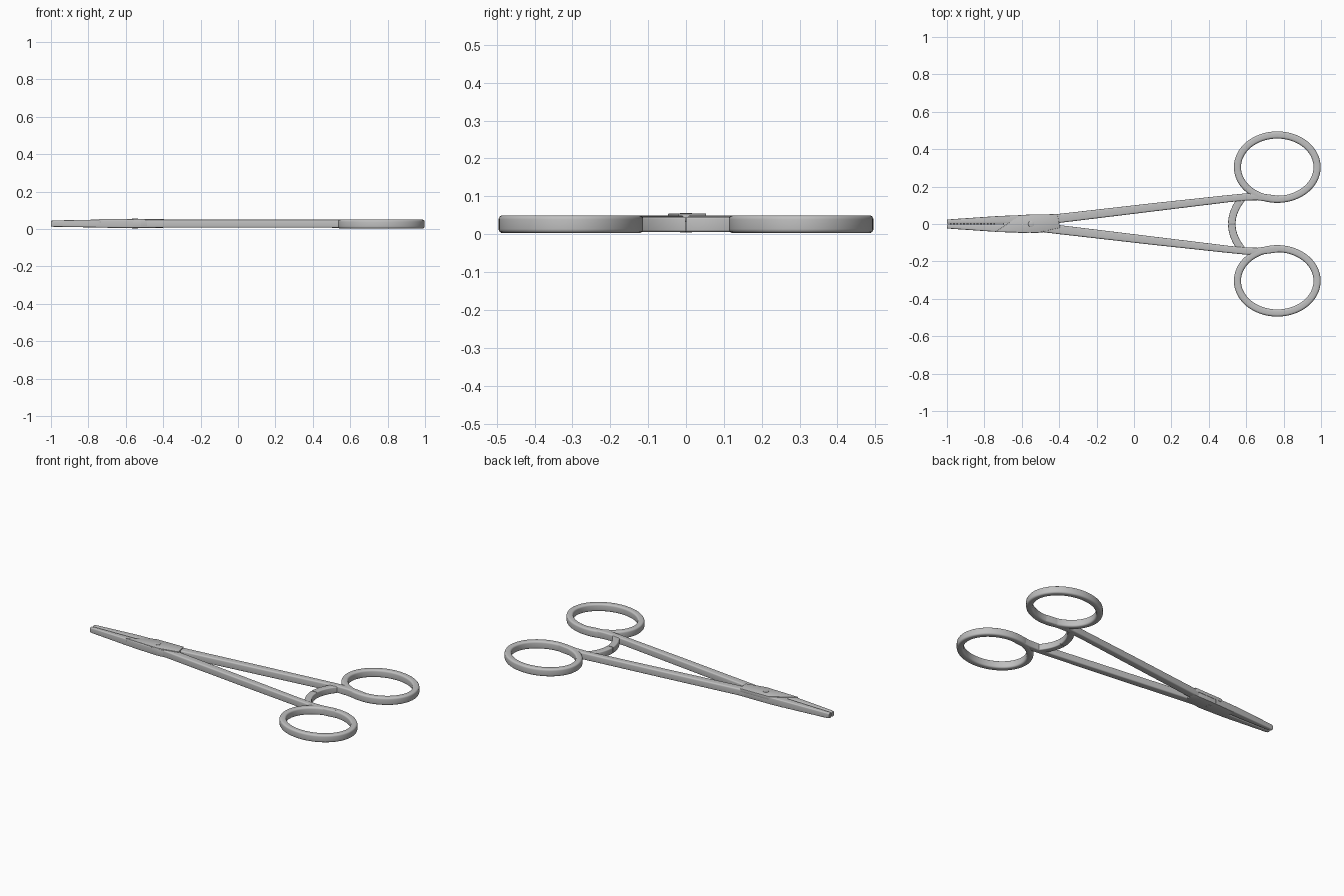
import bpy, bmesh, math
from mathutils import Vector

cube = bpy.data.objects.get("Cube")
if cube:
    bpy.data.objects.remove(cube, do_unlink=True)

steel = bpy.data.materials.new("brushed steel")
steel.use_nodes = True
colour = (0.52, 0.52, 0.52, 1)
steel.diffuse_color = colour
steel.node_tree.nodes["Principled BSDF"].inputs["Base Color"].default_value = colour


def finish(name, bm, angle=35):
    bmesh.ops.recalc_face_normals(bm, faces=bm.faces)
    mesh = bpy.data.meshes.new(name)
    bm.to_mesh(mesh)
    bm.free()
    mesh.materials.append(steel)
    ob = bpy.data.objects.new(name, mesh)
    bpy.context.collection.objects.link(ob)
    bpy.ops.object.select_all(action='DESELECT')
    ob.select_set(True)
    bpy.context.view_layer.objects.active = ob
    bpy.ops.object.shade_smooth_by_angle(angle=math.radians(angle))
    return ob


def section(half, z0, z1, r, steps=4):
    """Rounded rectangle as (offset, height) pairs."""
    r = min(r, half * 0.95, (z1 - z0) * 0.48)
    pts = []
    for k, (cx, cz) in enumerate([(half - r, z1 - r), (r - half, z1 - r),
                                  (r - half, z0 + r), (half - r, z0 + r)]):
        for i in range(steps + 1):
            a = math.pi / 2 * (k + i / steps)
            pts.append((cx + r * math.cos(a), cz + r * math.sin(a)))
    return pts


def sweep(name, stations, r, closed=False):
    """Bar along stations of (x, y, half width, bottom, top)."""
    bm = bmesh.new()
    n = len(stations)
    rings = []
    for i, (x, y, half, z0, z1) in enumerate(stations):
        a = stations[(i - 1) % n if closed else max(i - 1, 0)]
        b = stations[(i + 1) % n if closed else min(i + 1, n - 1)]
        t = Vector((b[0] - a[0], b[1] - a[1])).normalized()
        rings.append([bm.verts.new((x - t.y * o, y + t.x * o, z))
                      for o, z in section(half, z0, z1, r)])
    m = len(rings[0])
    for i in range(n if closed else n - 1):
        p, q = rings[i], rings[(i + 1) % n]
        for j in range(m):
            k = (j + 1) % m
            bm.faces.new((p[j], p[k], q[k], q[j]))
    if not closed:
        bm.faces.new(rings[0])
        bm.faces.new(rings[-1])
    return finish(name, bm)


def plate(name, outline, z0, z1, bevel):
    """Flat outline raised to a slab with softened edges."""
    bm = bmesh.new()
    face = bm.faces.new([bm.verts.new((x, y, z0)) for x, y in outline])
    top = bmesh.ops.extrude_face_region(bm, geom=[face])
    bmesh.ops.translate(bm, vec=(0, 0, z1 - z0),
                        verts=[g for g in top["geom"] if isinstance(g, bmesh.types.BMVert)])
    bmesh.ops.bevel(bm, geom=bm.edges[:], offset=bevel, segments=2,
                    affect='EDGES', profile=0.5)
    return finish(name, bm)


for side, s in (("left", 1), ("right", -1)):
    # Oval finger ring
    loop = []
    for i in range(72):
        a = math.tau * i / 72
        loop.append((0.766 + 0.213 * math.cos(a), s * (0.304 + 0.172 * math.sin(a)),
                     0.019, 0.003, 0.05))
    sweep(side + "_finger_ring", loop, 0.011, True)

    # Long shank, bending into the ring
    sweep(side + "_shank", [(-0.50, s * 0.018, 0.024, 0.007, 0.050),
                            (-0.40, s * 0.030, 0.024, 0.007, 0.050),
                            (0.10, s * 0.089, 0.022, 0.007, 0.050),
                            (0.50, s * 0.135, 0.019, 0.007, 0.050),
                            (0.60, s * 0.145, 0.019, 0.006, 0.050),
                            (0.66, s * 0.146, 0.019, 0.005, 0.050),
                            (0.72, s * 0.139, 0.019, 0.004, 0.050),
                            (0.77, s * 0.133, 0.018, 0.004, 0.050)], 0.008)

    # Curved half of the ratchet bridge
    arc = []
    for i in range(13):
        y = 0.002 + 0.136 * i / 12
        arc.append((0.523 + 0.055 * (y / 0.138) ** 2, s * y, 0.020, 0.006, 0.046))
    sweep(side + "_ratchet_arm", arc, 0.006)

    # Tapered jaw
    sweep(side + "_jaw", [(-1.0, s * 0.0125, 0.0105, 0.014, 0.044),
                          (-0.985, s * 0.0133, 0.0117, 0.012, 0.046),
                          (-0.72, s * 0.0225, 0.0205, 0.008, 0.051),
                          (-0.56, s * 0.025, 0.024, 0.007, 0.051)], 0.006)

# Gripping teeth between the jaws
for i in range(14):
    x = -0.985 + i * 0.018
    plate("jaw_tooth", [(x, -0.003), (x + 0.009, -0.003), (x + 0.009, 0.003), (x, 0.003)],
          0.016, 0.042, 0.0008)

# Box joint body and its slanted cover
plate("joint_body", [(-0.70, -0.041), (-0.52, -0.048), (-0.40, -0.034), (-0.40, 0.05),
                     (-0.52, 0.049), (-0.62, 0.046), (-0.70, 0.041)], 0.006, 0.050, 0.004)
plate("joint_cover", [(-0.74, -0.042), (-0.52, -0.047), (-0.395, -0.02),
                      (-0.41, 0.053), (-0.60, 0.049), (-0.645, 0.022)], 0.034, 0.0545, 0.0015)

# Pivot rivet
plate("pivot_rivet", [(-0.55 + 0.016 * math.cos(math.tau * i / 24),
                       0.016 * math.sin(math.tau * i / 24)) for i in range(24)],
      0.004, 0.0565, 0.001)
